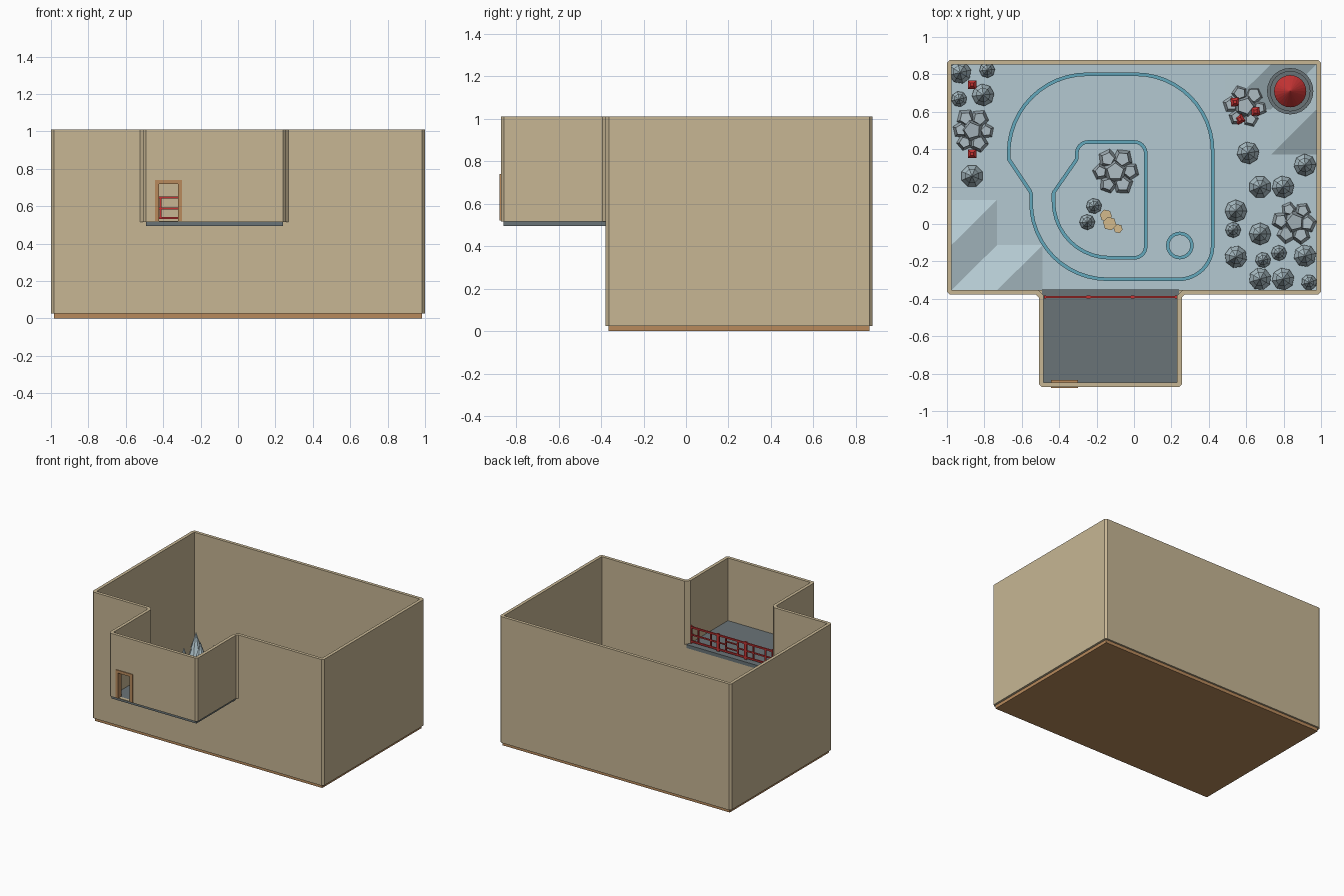
import bpy, bmesh, math, random
from mathutils import Vector, Matrix

if "Cube" in bpy.data.objects:
    bpy.data.objects.remove(bpy.data.objects["Cube"])

random.seed(4)


def mat(name, r, g, b):
    m = bpy.data.materials.new(name)
    lin = [((c / 255 + 0.055) / 1.055) ** 2.4 for c in (r, g, b)]
    m.diffuse_color = (*lin, 1)
    m.use_nodes = True
    m.node_tree.nodes["Principled BSDF"].inputs["Base Color"].default_value = m.diffuse_color
    return m


TAN = mat("wall tan", 199, 182, 148)
BROWN = mat("wood brown", 184, 138, 92)
SNOW = mat("snow blue", 180, 201, 209)
ROCK = mat("rock grey", 176, 191, 198)
AQUA = mat("kerb aqua", 100, 168, 188)
SLATE = mat("slate grey", 106, 116, 119)
RED = mat("red paint", 198, 52, 52)
LOG = mat("log tan", 212, 186, 140)


def finish(name, bm, material):
    bmesh.ops.recalc_face_normals(bm, faces=bm.faces)
    me = bpy.data.meshes.new(name)
    bm.to_mesh(me)
    bm.free()
    me.materials.append(material)
    ob = bpy.data.objects.new(name, me)
    bpy.context.collection.objects.link(ob)
    return ob


def add_box(bm, x0, x1, y0, y1, z0, z1):
    m = Matrix.Translation(((x0 + x1) / 2, (y0 + y1) / 2, (z0 + z1) / 2))
    bmesh.ops.create_cube(bm, size=1, matrix=m @ Matrix.Diagonal((x1 - x0, y1 - y0, z1 - z0, 1)))


def box(name, material, *dims):
    bm = bmesh.new()
    add_box(bm, *dims)
    return finish(name, bm, material)


def add_cone(bm, x, y, z0, z1, r1, r2, n, turn=0.0):
    m = Matrix.Translation((x, y, (z0 + z1) / 2)) @ Matrix.Rotation(turn, 4, 'Z')
    return bmesh.ops.create_cone(bm, cap_ends=True, segments=n, radius1=r1, radius2=r2,
                                 depth=z1 - z0, matrix=m)["verts"]


def rounded(corners, n):
    """Fillet a polygon of (x, y, radius) corners; n = 1 gives a chamfer."""
    out = []
    for i, (x, y, r) in enumerate(corners):
        p = Vector((x, y))
        a = (Vector(corners[i - 1][:2]) - p).normalized()
        b = (Vector(corners[(i + 1) % len(corners)][:2]) - p).normalized()
        half = a.angle(b) / 2
        c = p + (a + b).normalized() * (r / math.sin(half))
        s = p + a * (r / math.tan(half)) - c
        e = p + b * (r / math.tan(half)) - c
        sweep = s.angle_signed(e)
        k = n if r > 0.03 else 1
        for j in range(k + 1):
            t = -sweep * j / k
            out.append(c + Vector((s.x * math.cos(t) - s.y * math.sin(t),
                                   s.x * math.sin(t) + s.y * math.cos(t))))
    return out


def ring(name, material, pts, thick, z0, z1):
    """Closed band: counter-clockwise outline, thickened inwards."""
    inner = []
    for i, p in enumerate(pts):
        d1 = (p - pts[i - 1]).normalized()
        d2 = (pts[(i + 1) % len(pts)] - p).normalized()
        n1, n2 = Vector((-d1.y, d1.x)), Vector((-d2.y, d2.x))
        inner.append(p + (n1 + n2) * (thick / (1 + n1.dot(n2))))
    bm = bmesh.new()
    loops = [[bm.verts.new((p.x, p.y, z)) for p in path]
             for path, z in ((pts, z0), (pts, z1), (inner, z1), (inner, z0))]
    for i in range(len(pts)):
        for k in range(4):
            a, b = loops[k], loops[(k + 1) % 4]
            bm.faces.new((a[i - 1], a[i], b[i], b[i - 1]))
    return finish(name, bm, material)


# Walls: lower rectangle, upper outline that includes the balcony
C = 0.015
low = [(-1, -.378), (1, -.378), (1, .878), (-1, .878)]
high = [(-1, -.378), (-.508, -.378), (-.508, -.872), (.256, -.872), (.256, -.378)] + low[1:]
ring("lower_walls", TAN, rounded([(*p, C) for p in low], 1), .025, .025, .516)
upper = ring("upper_walls", TAN, rounded([(*p, C) for p in high], 1), .025, .516, 1.01)
box("base", BROWN, -.983, .983, -.364, .864, 0, .026)
box("balcony_floor", SLATE, -.493, .241, -.858, -.35, .494, .521)

# Doorway cut through the balcony front, with a wooden frame
cutter = box("door_cutter", TAN, -.43, -.31, -.95, -.8, .5215, .725)
cutter.hide_render = True
mod = upper.modifiers.new("door", 'BOOLEAN')
mod.operation, mod.object, mod.solver = 'DIFFERENCE', cutter, 'EXACT'
bpy.context.view_layer.objects.active = upper
bpy.ops.object.modifier_apply(modifier="door")
bpy.data.objects.remove(cutter)
bm = bmesh.new()
add_box(bm, -.445, -.422, -.878, -.835, .521, .718)
add_box(bm, -.322, -.299, -.878, -.835, .521, .718)
add_box(bm, -.445, -.299, -.878, -.835, .718, .74)
finish("door_frame", bm, BROWN)

# Red lattice railing in three panels
bm = bmesh.new()
w = .71 / 3
for i in range(3):
    x0 = -.48 + i * w
    x1 = x0 + w
    for z in (.53, .64):
        add_box(bm, x0, x1, -.396, -.384, z, z + .012)
    for x in (x0, x1 - .01):
        add_box(bm, x, x + .01, -.397, -.383, .521, .658)
    for x in (x0 + .06, x1 - .07):
        add_box(bm, x, x + .01, -.395, -.385, .53, .65)
    if i == 1:
        add_box(bm, x0 + .06, x1 - .06, -.395, -.385, .562, .57)
        add_box(bm, x0 + .06, x1 - .06, -.395, -.385, .61, .618)
        add_box(bm, x0, x0 + .06, -.395, -.385, .585, .593)
        add_box(bm, x1 - .06, x1, -.395, -.385, .585, .593)
    else:
        add_box(bm, x0 + .01, x1 - .01, -.395, -.385, .583, .593)
finish("railing", bm, RED)

# Snowy ground: 8 x 5 tiles with two raised corners
G = .03
raised = {(0, 0), (1, 0), (0, 1), (7, 5), (8, 5), (8, 4)}
bm = bmesh.new()
grid = [[bm.verts.new((-.976 + .244 * i, -.354 + .2416 * j, G + (.11 if (i, j) in raised else 0)))
         for j in range(6)] for i in range(9)]
for i in range(8):
    for j in range(5):
        a, b, c, d = grid[i][j], grid[i + 1][j], grid[i + 1][j + 1], grid[i][j + 1]
        bm.faces.new((a, b, c))
        bm.faces.new((a, c, d))
finish("snow_ground", bm, SNOW)

# Aqua kerbs around the loop track and the round island
outer = [(-.68, .81, .43), (-.68, .345, .02), (-.56, .165, .02), (-.56, -.305, .42),
         (.43, -.305, .19), (.43, .81, .42)]
inner = [(-.315, .448, .07), (-.315, .35, .01), (-.44, .17, .02), (-.44, -.19, .31),
         (.072, -.19, .07), (.072, .448, .07)]
ring("outer_kerb", AQUA, rounded(outer, 12), .019, G - .005, G + .015)
ring("inner_kerb", AQUA, rounded(inner, 10), .019, G - .005, G + .015)
circle = [Vector((.245 + .074 * math.cos(t * math.pi / 12), -.115 + .074 * math.sin(t * math.pi / 12)))
          for t in range(24)]
ring("island_kerb", AQUA, circle, .018, G - .005, G + .015)

# Snow-covered fir trees
big = [(-.93, .81), (-.807, .69), (-.866, .257), (.61, .38), (.914, .315), (.674, .198),
       (.797, .198), (.545, .07), (.674, -.053), (.914, -.17), (.545, -.176), (.674, -.294),
       (.797, -.294)]
small = [(-.785, .823), (-.935, .668), (-.214, .096), (-.25, .01), (.53, -.032),
         (.775, -.155), (.69, -.193), (.936, -.312)]
bm = bmesh.new()
for spots, r in ((big, .06), (small, .042)):
    for x, y in spots:
        h = r * 3.85
        t = random.random()
        add_cone(bm, x, y, G, G + h * .2, r * .3, r * .3, 8, t)
        add_cone(bm, x, y, G + h * .12, G + h * .55, r, r * .42, 8, t)
        add_cone(bm, x, y, G + h * .45, G + h, r * .66, 0, 8, t)
finish("fir_trees", bm, SNOW)

# Rock piles: clusters of leaning five-sided blocks
for k, (cx, cy, s) in enumerate([(-.10, .28, 1.05), (-.865, .50, 1), (.86, .01, 1), (.595, .63, 1)]):
    bm = bmesh.new()
    for i in range(7):
        t = i * 1.05 + k
        d = 0 if i == 0 else .075 * s
        r = (.068 if i == 0 else random.uniform(.042, .056)) * s
        h = .15 if i == 0 else random.uniform(.06, .12)
        x = max(-.925, min(.925, cx + d * math.cos(t)))
        vs = add_cone(bm, x, cy + d * math.sin(t), G, G + h, r, r * .65, 5, random.random() * 6)
        lean = random.uniform(-.25, .25)
        for v in vs:
            if v.co.z > G + h / 2:
                v.co.z += (v.co.x - x) * lean * 2 + (v.co.y - cy) * lean * .5
    finish("rock_pile", bm, ROCK)

# Small red lanterns with pointed caps
for x, y, z, turn in [(-.866, .745, G, 0), (-.866, .375, G, 0), (.54, .652, .12, .1),
                      (.65, .602, .12, .1), (.565, .56, .10, .5)]:
    bm = bmesh.new()
    add_cone(bm, x, y, z, z + .045, .026, .026, 4, turn + math.pi / 4)
    add_cone(bm, x, y, z + .045, z + .06, .032, .012, 4, turn + math.pi / 4)
    finish("lantern", bm, RED)

# Hexagonal log stumps
bm = bmesh.new()
for x, y, r, h in [(-.15, .045, .033, .05), (-.13, .002, .037, .07), (-.085, -.025, .025, .035)]:
    add_cone(bm, x, y, G, G + h, r, r, 6, .3)
finish("log_stumps", bm, LOG)

# Round tower on the hill: slate steps, pale shaft, red cone roof
bm = bmesh.new()
add_cone(bm, .835, .71, G, .15, .124, .124, 24)
add_cone(bm, .835, .71, .15, .165, .108, .108, 24)
finish("tower_base", bm, SLATE)
bm = bmesh.new()
add_cone(bm, .835, .71, .16, .29, .072, .066, 24)
finish("tower_shaft", bm, TAN)
bm = bmesh.new()
add_cone(bm, .835, .71, .285, .38, .086, 0, 24)
finish("tower_roof", bm, RED)
